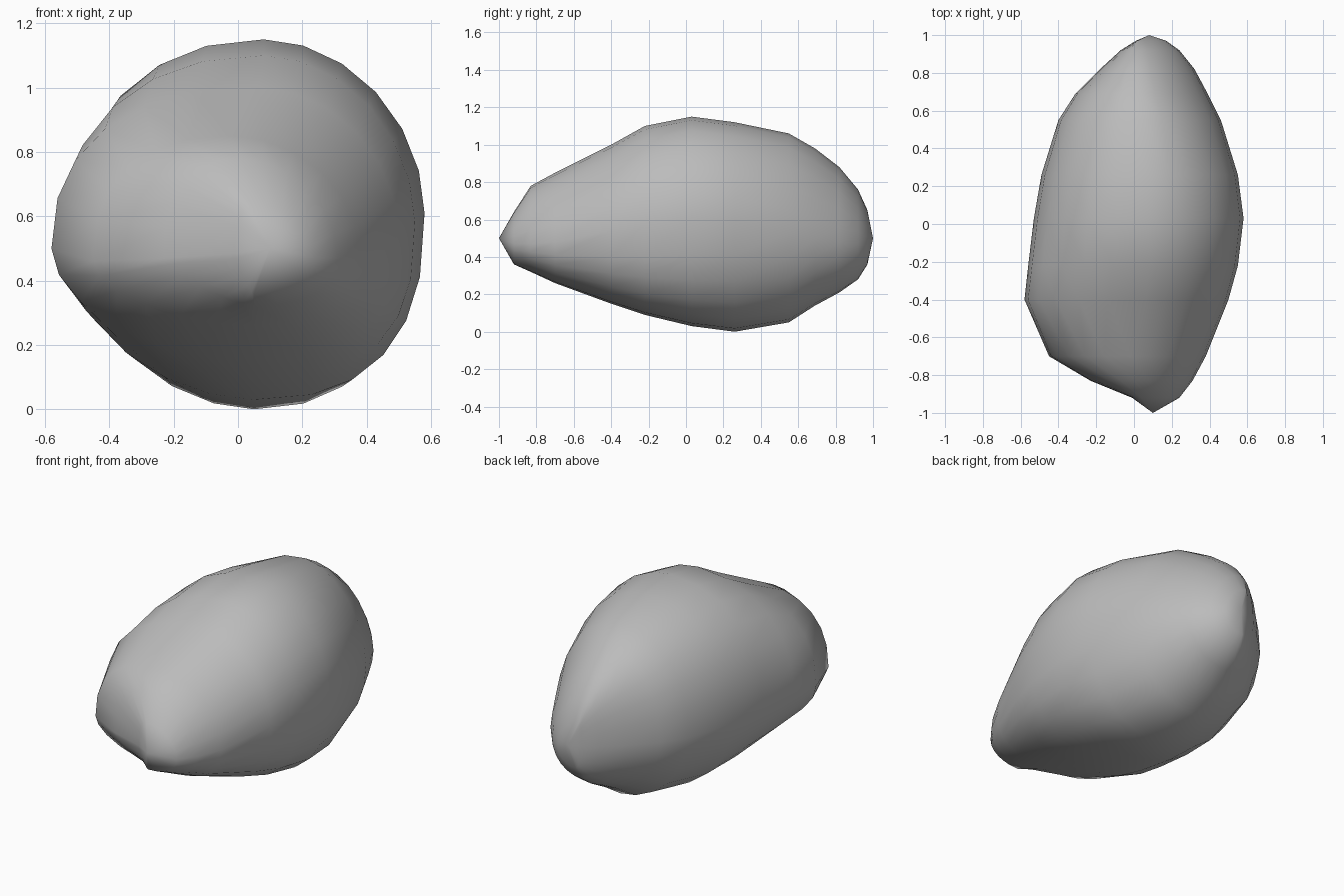
import bpy
import bmesh
import math

cube = bpy.data.objects.get("Cube")
if cube:
    bpy.data.objects.remove(cube, do_unlink=True)

SEGMENTS = 24

# Cross-sections from front to back: y, left edge, right edge, top, bottom
SECTIONS = [
    (-.92, -.01, .24, .64, .36),
    (-.83, -.23, .31, .78, .32),
    (-.7, -.45, .38, .85, .26),
    (-.4, -.58, .5, 1.0, .15),
    (-.22, -.56, .55, 1.1, .09),
    (.03, -.53, .58, 1.15, .03),
    (.26, -.49, .55, 1.12, 0),
    (.55, -.4, .46, 1.06, .05),
    (.69, -.31, .39, .98, .14),
    (.82, -.18, .32, .88, .21),
    (.92, -.07, .24, .76, .28),
    (.97, .01, .17, .65, .36),
]


def bump(value, centre, width):
    """Smooth hump that is 1 at the centre and 0 beyond the width."""
    t = min(1, abs(value - centre) / width)
    return (1 + math.cos(math.pi * t)) / 2


def quarter(angle, fullness):
    """Rounded quarter profile, fuller for a larger fullness."""
    power = 2 / fullness
    return abs(math.cos(angle)) ** power, abs(math.sin(angle)) ** power


def section_ring(bm, y, left, right, top, bottom):
    """One irregular closed cross-section, blended from four quarters."""
    back = bump(y, .9, .6)
    crest_x = .08 - .1 * bump(y, -.7, .4) - .06 * back
    keel_x = .05
    left_z = .5 - .04 * bump(y, -.72, .35)
    right_z = .47 + .14 * bump(y, .05, .9)
    upper_left = 2.2 + .2 * bump(y, -.6, .5)
    lower_left = 1.85 - .6 * bump(y, -.88, .22)
    upper_right = 1.92 - .2 * back
    lower_right = 2 + .65 * bump(y, -.25, .95)
    ring = []
    for i in range(SEGMENTS):
        angle = math.tau * i / SEGMENTS
        is_right = math.cos(angle) >= 0
        is_upper = math.sin(angle) >= 0
        if is_upper:
            fullness = upper_right if is_right else upper_left
        else:
            fullness = lower_right if is_right else lower_left
        c, s = quarter(angle, fullness)
        side_x, side_z = (right, right_z) if is_right else (left, left_z)
        mid_x, end_z = (crest_x, top) if is_upper else (keel_x, bottom)
        x = mid_x + (side_x - mid_x) * c
        z = side_z + (end_z - side_z) * s
        ring.append(bm.verts.new((x, y, z)))
    return ring


def bridge(bm, first, second):
    for i in range(SEGMENTS):
        j = (i + 1) % SEGMENTS
        bm.faces.new((first[i], first[j], second[j], second[i]))


def close_end(bm, ring, tip):
    point = bm.verts.new(tip)
    for i in range(SEGMENTS):
        bm.faces.new((ring[i], ring[(i + 1) % SEGMENTS], point))


# Boulder body
bm = bmesh.new()
rings = [section_ring(bm, *section) for section in SECTIONS]
for first, second in zip(rings, rings[1:]):
    bridge(bm, first, second)

# Front snout and back tip
close_end(bm, rings[0], (.1, -1, .5))
close_end(bm, rings[-1], (.08, 1, .5))
bmesh.ops.recalc_face_normals(bm, faces=bm.faces)
for face in bm.faces:
    face.smooth = True

mesh = bpy.data.meshes.new("boulder")
bm.to_mesh(mesh)
bm.free()
boulder = bpy.data.objects.new("boulder", mesh)
bpy.context.collection.objects.link(boulder)

# Stone colour
stone = bpy.data.materials.new("grey_stone")
stone.use_nodes = True
colour = (.5, .5, .5, 1)
stone.diffuse_color = colour
shader = stone.node_tree.nodes["Principled BSDF"]
shader.inputs["Base Color"].default_value = colour
shader.inputs["Roughness"].default_value = .9
mesh.materials.append(stone)
